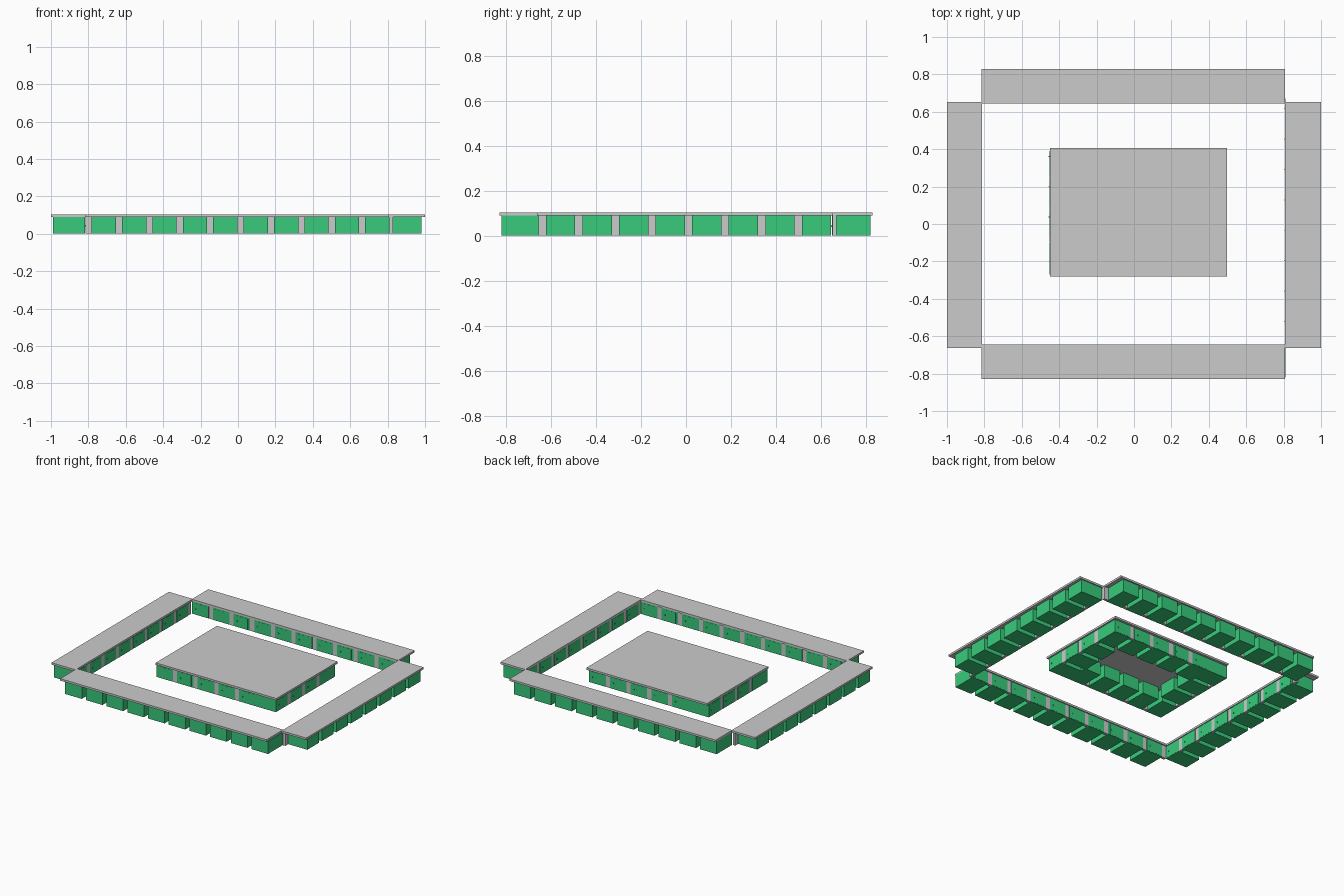
import bpy, bmesh
from math import radians
from mathutils import Matrix, Vector

if "Cube" in bpy.data.objects:
    bpy.data.objects.remove(bpy.data.objects["Cube"])

PITCH, BOX_W, DEPTH, H = 0.1625, 0.13, 0.17, 0.09

green = bpy.data.materials.new("green_paint")
green.diffuse_color = (0.04, 0.6, 0.2, 1)
green.use_nodes = True
green.node_tree.nodes["Principled BSDF"].inputs["Base Color"].default_value = green.diffuse_color


def boxes(name, spans, mat=None, matrix=None):
    """One object made of axis-aligned boxes given as (min, max) corners."""
    bm = bmesh.new()
    for lo, hi in spans:
        lo, hi = Vector(lo), Vector(hi)
        m = Matrix.Translation((lo + hi) / 2) @ Matrix.Diagonal((*(hi - lo), 1))
        bmesh.ops.create_cube(bm, size=1, matrix=m)
    if matrix is not None:
        bm.transform(matrix)
    me = bpy.data.meshes.new(name)
    bm.to_mesh(me)
    bm.free()
    ob = bpy.data.objects.new(name, me)
    bpy.context.collection.objects.link(ob)
    if mat:
        me.materials.append(mat)
    return ob


def unit_row(name, count, origin, angle, last_post=True):
    """Row of storage units running along local +x, doors facing local -y."""
    m = Matrix.Translation((*origin, 0)) @ Matrix.Rotation(radians(angle), 4, 'Z')
    rooms, handles, posts = [], [], []
    for i in range(count):
        x = i * PITCH
        rooms.append(((x, 0, 0), (x + BOX_W, DEPTH, H)))
        # door leaf and its handle
        rooms.append(((x + 0.018, -0.001, 0.004), (x + BOX_W - 0.018, 0.002, 0.08)))
        handles.append(((x + 0.026, -0.005, 0.038), (x + 0.031, 0, 0.046)))
        if last_post or i < count - 1:
            posts.append(((x + BOX_W, 0.001, 0), (x + PITCH, 0.02, H)))
    boxes(name + "_rooms", rooms, green, m)
    boxes(name + "_handles", handles, green, m)
    boxes(name + "_posts", posts, None, m)


def roof(name, x0, x1, y0, y1):
    boxes(name, [((x0, y0, H), (x1, y1, 0.104))])


# outer rows, doors toward the courtyard
unit_row("back_row", 10, (-0.815, 0.65), 0)
unit_row("right_row", 8, (0.81, 0.645), -90)
unit_row("front_row", 10, (0.81, -0.65), 180)
unit_row("left_row", 8, (-0.818, -0.655), 90)

# central block, doors facing outward in a pinwheel ring
unit_row("centre_front", 5, (-0.452, -0.27), 0, False)
unit_row("centre_left", 3, (-0.452, 0.39), -90)
unit_row("centre_right", 3, (0.487, -0.27), 90)
unit_row("centre_back", 5, (0.487, 0.39), 180, False)

# flat roofs
roof("back_roof", -0.815, 0.806, 0.645, 0.83)
roof("front_roof", -0.815, 0.806, -0.83, -0.643)
roof("left_roof", -1.0, -0.812, -0.663, 0.653)
roof("right_roof", 0.806, 1.0, -0.663, 0.653)
roof("centre_roof", -0.45, 0.498, -0.28, 0.407)
